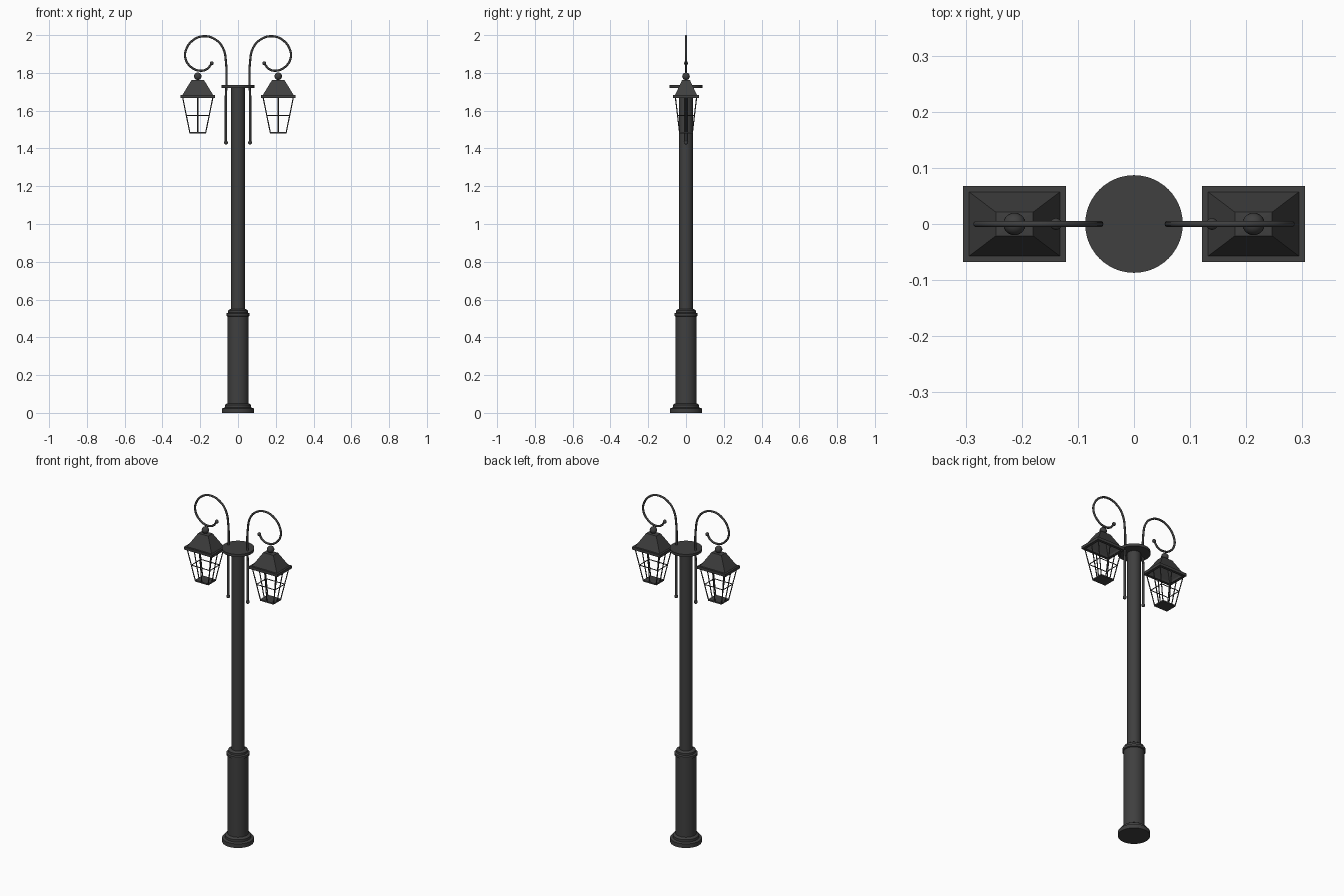
import bpy, bmesh, math
from mathutils import Vector

if "Cube" in bpy.data.objects:
    bpy.data.objects.remove(bpy.data.objects["Cube"])

iron = bpy.data.materials.new("dark_iron")
iron.diffuse_color = (0.05, 0.05, 0.05, 1)
iron.use_nodes = True
iron.node_tree.nodes["Principled BSDF"].inputs["Base Color"].default_value = iron.diffuse_color


def finish(name, bm, smooth=True):
    bmesh.ops.recalc_face_normals(bm, faces=bm.faces)
    me = bpy.data.meshes.new(name)
    bm.to_mesh(me)
    bm.free()
    me.materials.append(iron)
    ob = bpy.data.objects.new(name, me)
    bpy.context.collection.objects.link(ob)
    if smooth:
        bpy.ops.object.select_all(action='DESELECT')
        ob.select_set(True)
        bpy.context.view_layer.objects.active = ob
        bpy.ops.object.shade_smooth_by_angle(angle=math.radians(35))
    return ob


def lathe(name, profile, n=48):
    bm = bmesh.new()
    vs = [bm.verts.new((r, 0, z)) for r, z in profile]
    es = [bm.edges.new(p) for p in zip(vs, vs[1:])]
    bmesh.ops.spin(bm, geom=vs + es, cent=(0, 0, 0), axis=(0, 0, 1),
                   angle=2 * math.pi, steps=n, use_duplicate=False)
    bmesh.ops.remove_doubles(bm, verts=bm.verts, dist=1e-5)
    return finish(name, bm)


def ball(name, loc, r):
    bm = bmesh.new()
    bmesh.ops.create_uvsphere(bm, u_segments=20, v_segments=12, radius=r)
    bmesh.ops.translate(bm, verts=bm.verts, vec=loc)
    return finish(name, bm)


def tube(name, pts, r, smooth_path=False):
    cu = bpy.data.curves.new(name, 'CURVE')
    cu.dimensions = '3D'
    cu.bevel_depth, cu.bevel_resolution, cu.use_fill_caps = r, 3, True
    cu.resolution_u = 8
    if smooth_path:
        sp = cu.splines.new('BEZIER')
        sp.bezier_points.add(len(pts) - 1)
        for b, p in zip(sp.bezier_points, pts):
            b.co = p
            b.handle_left_type = b.handle_right_type = 'AUTO'
    else:
        sp = cu.splines.new('POLY')
        sp.points.add(len(pts) - 1)
        for b, p in zip(sp.points, pts):
            b.co = (*p, 1)
    cu.materials.append(iron)
    ob = bpy.data.objects.new(name, cu)
    bpy.context.collection.objects.link(ob)
    return ob


def rect_loft(name, cx, rings, closed=False):
    """Skin through rectangles (half x, half y, z); closed joins last ring to first."""
    bm = bmesh.new()
    loops = [[bm.verts.new((cx + sx * hx, sy * hy, z))
              for sx, sy in ((-1, -1), (1, -1), (1, 1), (-1, 1))] for hx, hy, z in rings]
    pairs = list(zip(loops, loops[1:]))
    if closed:
        pairs.append((loops[-1], loops[0]))
    else:
        bm.faces.new(loops[0])
        bm.faces.new(loops[-1])
    for a, b in pairs:
        for i in range(4):
            j = (i + 1) % 4
            bm.faces.new((a[i], a[j], b[j], b[i]))
    return finish(name, bm, False)


# Post: stepped foot, thick lower column, collar and shaft
lathe("post", [(0, 0), (.085, 0), (.085, .024), (.07, .028), (.07, .042), (.063, .047),
               (.056, .05), (.056, .511), (.062, .514), (.062, .527), (.052, .531),
               (.052, .543), (.046, .548), (.036, .55), (.036, 1.722), (0, 1.722)])
lathe("top_disc", [(0, 1.72), (.087, 1.72), (.087, 1.735), (0, 1.735)])

scroll = [(.064, 1.65), (.064, 1.86), (.079, 1.93), (.117, 1.975), (.18, 1.994),
          (.238, 1.973), (.274, 1.925), (.279, 1.88), (.252, 1.834), (.205, 1.812),
          (.165, 1.82), (.139, 1.85)]
Z1, Z0 = 1.67, 1.484                     # cage top and bottom
for side, s in (("left", -1), ("right", 1)):
    # Scroll arm, hanging rod and end knobs
    tube(side + "_scroll_arm", [(s * x, 0, z) for x, z in scroll], .0058, True)
    tube(side + "_rod", [(s * .064, 0, 1.43), (s * .064, 0, 1.68)], .007)
    ball(side + "_rod_knob", (s * .064, 0, 1.431), .0105)
    ball(side + "_scroll_knob", (s * .139, 0, 1.851), .0105)

    # Lantern roof (hollow below), eave frame and finial
    cx = s * .213
    rect_loft(side + "_roof", cx, [(.077, .053, 1.68), (.082, .058, 1.682), (.033, .021, 1.762),
                                   (.001, .001, 1.763), (.001, .001, 1.756), (.028, .017, 1.756)],
              True)
    rect_loft(side + "_eave", cx, [(.092, .068, 1.668), (.092, .068, 1.684),
                                   (.076, .052, 1.684), (.076, .052, 1.668)], True)
    ball(side + "_finial", (cx, 0, 1.782), .02)

    # Lantern cage: corner bars, middle bars, middle hoop and floor plate
    def at(u, v, z):
        t = (z - Z0) / (Z1 - Z0)
        return Vector((cx + u * (.042 + .038 * t), v * (.034 + .022 * t), z))
    for i, u in enumerate((-1, 0, 1)):
        for j, v in enumerate((-1, 0, 1)):
            if u or v:
                tube(f"{side}_bar_{i}{j}", [at(u, v, Z0), at(u, v, Z1)], .003)
    corners = [(-1, -1), (1, -1), (1, 1), (-1, 1)]
    for k in range(4):
        tube(f"{side}_hoop_{k}", [at(*corners[k], 1.575), at(*corners[(k + 1) % 4], 1.575)], .0025)
    rect_loft(side + "_floor", cx, [(.044, .036, 1.48), (.044, .036, 1.488)])
